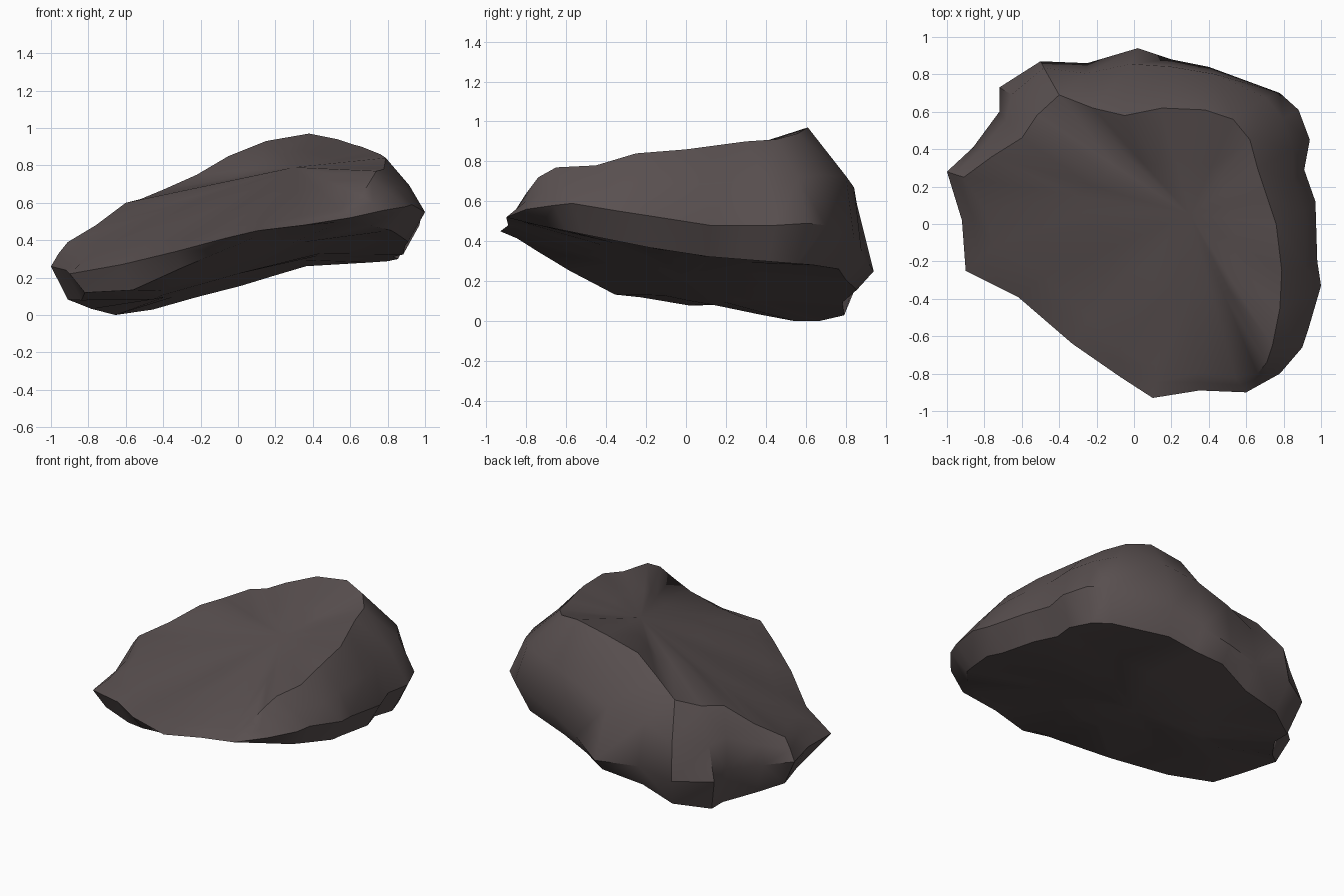
import bpy
import bmesh
from math import radians
from mathutils import Vector

default_cube = bpy.data.objects.get("Cube")
if default_cube:
    bpy.data.objects.remove(default_cube, do_unlink=True)

# Widest outline of the boulder, clockwise from the right-hand tip
OUTLINE = [
    (-1, .28, .26), (-.86, .41, .25), (-.72, .6, .26), (-.72, .73, .22),
    (-.5, .87, .22), (-.25, .86, .25), (.02, .94, .25), (.2, .88, .34),
    (.4, .84, .42), (.78, .7, .48), (.88, .61, .49), (.94, .45, .48),
    (.91, .29, .48), (.97, .12, .48), (.98, -.2, .53), (1, -.33, .55),
    (.93, -.57, .59), (.9, -.66, .58), (.78, -.8, .56), (.6, -.9, .52),
    (.35, -.89, .48), (.1, -.93, .45), (-.07, -.82, .41), (-.33, -.64, .34),
    (-.62, -.39, .27), (-.9, -.25, .22), (-.92, .02, .24),
]

# Ridge around the sloping upper face, station by station
TOP_RIM = [
    (-.91, .25, .39), (-.76, .36, .48), (-.6, .46, .6), (-.52, .58, .62),
    (-.4, .69, .67), (-.22, .62, .75), (-.05, .58, .85), (.15, .62, .93),
    (.38, .61, .97), (.53, .56, .94), (.62, .45, .91), (.66, .3, .9),
    (.71, .15, .88), (.76, 0, .86), (.79, -.25, .84), (.78, -.45, .78),
    (.74, -.65, .77), (.71, -.74, .72), (.66, -.8, .64), (.54, -.82, .57),
    (.34, -.8, .53), (.12, -.76, .5), (-.08, -.67, .46), (-.24, -.5, .42),
    (-.48, -.28, .38), (-.75, -.12, .35), (-.8, .08, .38),
]
TOP_CENTRE = Vector((.3, .05, .79))


def underside(x, y):
    """Height of the tilted underside, turned up at its low tip."""
    tip_lift = max(0, -x - .68) * .6
    slope = .2 if y < 0 else .08
    return max(0, .22 + .28 * min(x, .4) - slope * y + tip_lift)


def bottom_point(point, scale):
    x, y = point[0] * scale, point[1] * scale
    return Vector((x, y, underside(x, y)))


def shoulder_point(low, high):
    """Point on the flank, pushed up and outward where the flank is tall."""
    low, high = Vector(low), Vector(high)
    rise = high.z - low.z
    middle = low.lerp(high, .5)
    bulge = 1 + .35 * rise ** 2
    height = middle.z + .1 * rise ** 2
    return Vector((middle.x * bulge, middle.y * bulge, height))


def bridge(bm, lower, upper):
    count = len(lower)
    for i in range(count):
        j = (i + 1) % count
        bm.faces.new((lower[i], lower[j], upper[j], upper[i]))


def cap(bm, ring, centre):
    hub = bm.verts.new(centre)
    for i, vert in enumerate(ring):
        bm.faces.new((vert, ring[(i + 1) % len(ring)], hub))


# Rings from the underside up to the upper face
ring_points = [
    [bottom_point(p, .45) for p in OUTLINE],
    [bottom_point(p, .91) for p in OUTLINE],
    OUTLINE,
    [shoulder_point(a, b) for a, b in zip(OUTLINE, TOP_RIM)],
    TOP_RIM,
    [Vector(p).lerp(TOP_CENTRE, .5) for p in TOP_RIM],
]

bm = bmesh.new()
rings = [[bm.verts.new(p) for p in points] for points in ring_points]
for lower_ring, upper_ring in zip(rings, rings[1:]):
    bridge(bm, lower_ring, upper_ring)
cap(bm, rings[0], (0, 0, underside(0, 0)))
cap(bm, rings[-1], TOP_CENTRE)
bmesh.ops.triangulate(bm, faces=bm.faces[:])
bmesh.ops.recalc_face_normals(bm, faces=bm.faces[:])

mesh = bpy.data.meshes.new("boulder")
bm.to_mesh(mesh)
bm.free()
boulder = bpy.data.objects.new("boulder", mesh)
bpy.context.collection.objects.link(boulder)

# Dark stone colour
stone = bpy.data.materials.new("dark stone")
stone.use_nodes = True
colour = (.1, .08, .08, 1)
stone.diffuse_color = colour
stone.node_tree.nodes["Principled BSDF"].inputs["Base Color"].default_value = colour
mesh.materials.append(stone)

# Soft faces with crisp ridges
bpy.ops.object.select_all(action="DESELECT")
boulder.select_set(True)
bpy.context.view_layer.objects.active = boulder
bpy.ops.object.shade_smooth_by_angle(angle=radians(40))
